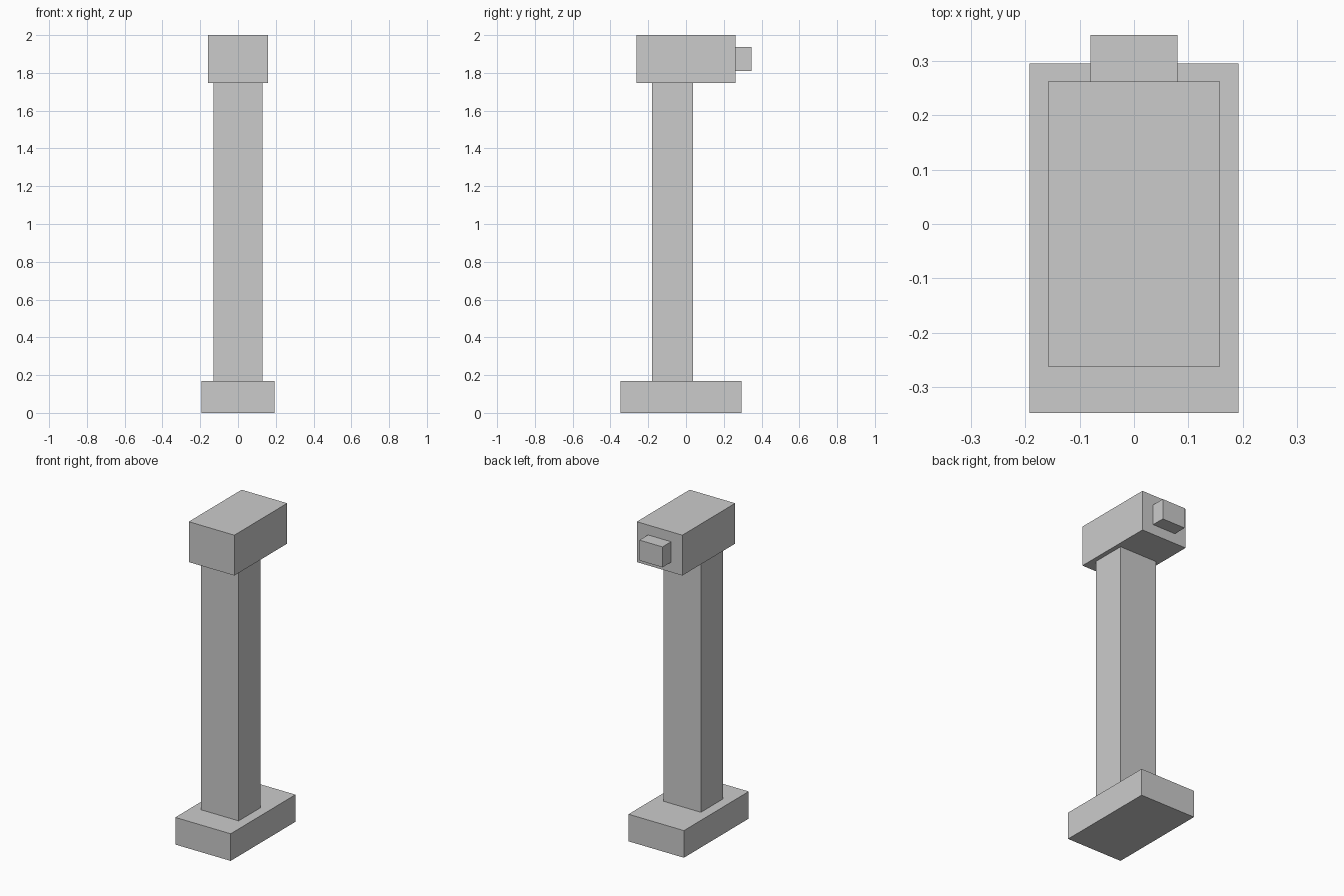
import bpy

if "Cube" in bpy.data.objects:
    bpy.data.objects.remove(bpy.data.objects["Cube"])


def box(name, x_half, y_range, z_range):
    """Axis-aligned box, symmetric in x, given by its extents."""
    (y0, y1), (z0, z1) = y_range, z_range
    bpy.ops.mesh.primitive_cube_add(size=1, location=(0, (y0 + y1) / 2, (z0 + z1) / 2))
    obj = bpy.context.object
    obj.name = name
    obj.scale = (2 * x_half, y1 - y0, z1 - z0)
    bpy.ops.object.transform_apply(location=False, rotation=False, scale=True)
    return obj


# Foot plate, offset towards the front
box("base", 0.192, (-0.347, 0.295), (0, 0.17))

# Upright column
box("column", 0.13, (-0.179, 0.038), (0.17, 1.747))

# Head block on top of the column
box("head", 0.158, (-0.262, 0.262), (1.747, 2.0))

# Small block on the back of the head
box("rear_knob", 0.08, (0.262, 0.347), (1.81, 1.938))
